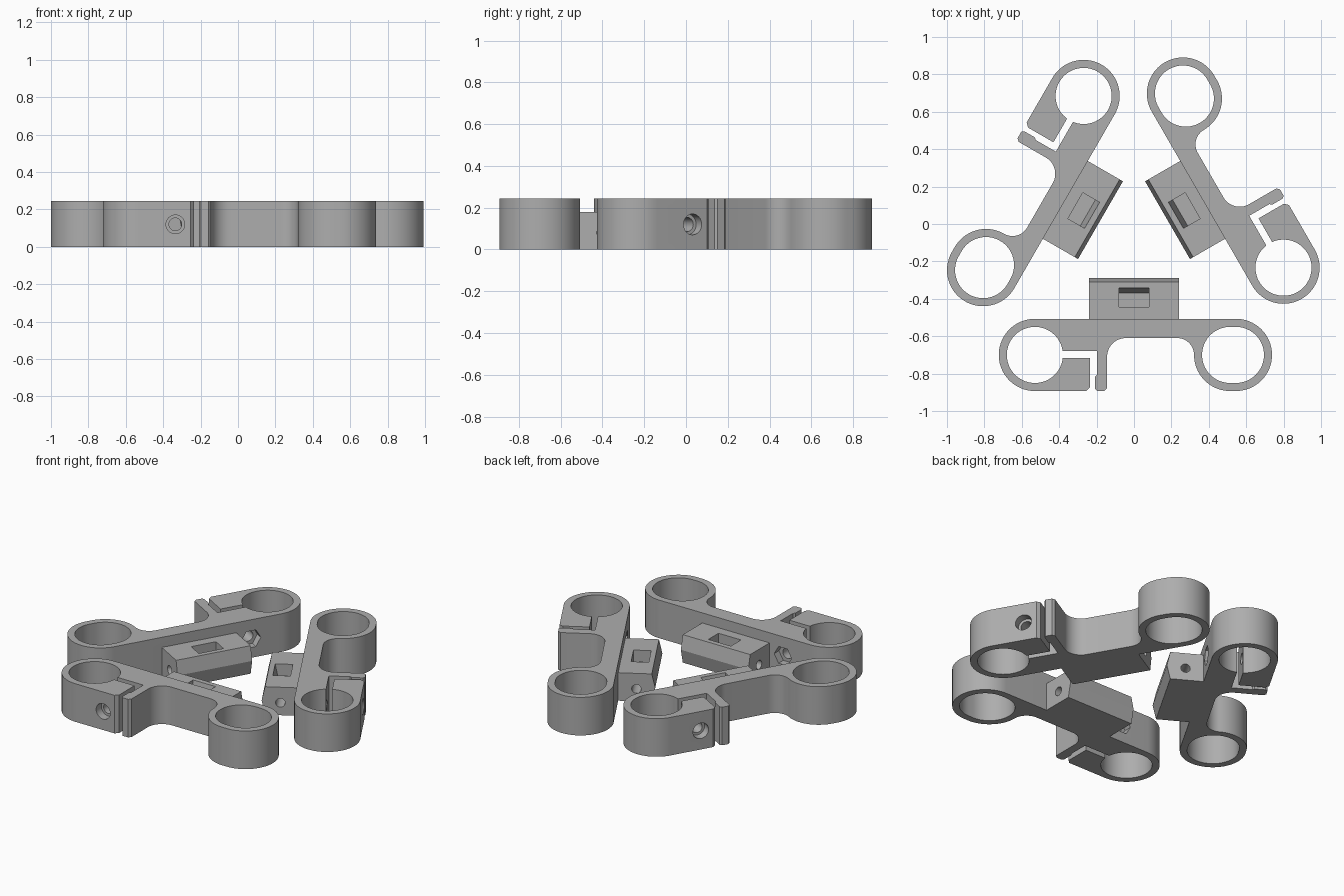
import bpy, bmesh, math
from mathutils import Matrix, Vector

cube = bpy.data.objects.get("Cube")
if cube:
    bpy.data.objects.remove(cube, do_unlink=True)

HEIGHT = 0.245
RING_Y, RING_R, HOLE_R = -0.70, 0.193, 0.15
CLAMP_X = -0.53
SLOT_A, SLOT_B = 0.514, 0.545
BOLT_X, BOLT_Z = -0.335, 0.12
PIVOT = Vector((0, -0.083, 0))

grey = bpy.data.materials.new("plain grey")
grey.use_nodes = True
colour = (0.42, 0.42, 0.42, 1)
grey.diffuse_color = colour
grey.node_tree.nodes["Principled BSDF"].inputs["Base Color"].default_value = colour


def arc(cx, cy, r, start, end, n=24):
    """Points along an arc, angles in degrees."""
    angles = [math.radians(start + (end - start) * i / n) for i in range(n + 1)]
    return [(cx + r * math.cos(a), cy + r * math.sin(a)) for a in angles]


def prism(name, outline, low, high, matrix=Matrix()):
    """Extrude a flat outline from low to high along local z."""
    bm = bmesh.new()
    bottom = bm.faces.new([bm.verts.new((x, y, low)) for x, y in outline])
    top = bmesh.ops.extrude_face_region(bm, geom=[bottom])["geom"]
    verts = [v for v in top if isinstance(v, bmesh.types.BMVert)]
    bmesh.ops.translate(bm, verts=verts, vec=(0, 0, high - low))
    bmesh.ops.transform(bm, matrix=matrix, verts=bm.verts)
    bmesh.ops.recalc_face_normals(bm, faces=bm.faces)
    mesh = bpy.data.meshes.new(name)
    bm.to_mesh(mesh)
    bm.free()
    mesh.materials.append(grey)
    obj = bpy.data.objects.new(name, mesh)
    bpy.context.collection.objects.link(obj)
    return obj


def combine(target, tool, operation):
    """Boolean the tool into the target and remove the tool."""
    mod = target.modifiers.new("cut", "BOOLEAN")
    mod.object, mod.operation, mod.solver = tool, operation, "EXACT"
    graph = bpy.context.evaluated_depsgraph_get()
    mesh = bpy.data.meshes.new_from_object(target.evaluated_get(graph))
    target.modifiers.clear()
    target.data = mesh
    bpy.data.objects.remove(tool, do_unlink=True)


# Local x, y become world y, z; local z becomes world x
ALONG_X = Matrix(((0, 0, 1, 0), (1, 0, 0, 0), (0, 1, 0, 0), (0, 0, 0, 1)))
# Local x, y become world x, z; local z becomes world y
ALONG_Y = Matrix(((1, 0, 0, 0), (0, 0, 1, 0), (0, 1, 0, 0), (0, 0, 0, 1)))

# Arm: split clamp ring, lug, bar and slotted ring in one outline
y_low = RING_Y - RING_R
outline = arc(CLAMP_X, RING_Y, RING_R, 90, 270, 40)
outline += [(-0.255, y_low), (-0.235, y_low + 0.02), (-0.235, -0.716)]
outline += arc(CLAMP_X, RING_Y, HOLE_R, -6.1, -352.3, 64)
outline += [(-0.198, -0.68), (-0.198, -0.805), (-0.208, -0.815),
            (-0.208, -0.88), (-0.198, y_low), (-0.158, y_low), (-0.144, -0.878)]
outline += arc(-0.044, -0.71, 0.1, 180, 90, 16)
outline += arc(SLOT_A - RING_R - 0.09, RING_Y, 0.09, 90, 0, 16)
outline += arc(SLOT_A, RING_Y, RING_R, 180, 270, 20)[1:]
outline += arc(SLOT_B, RING_Y, RING_R, -90, 90, 40)
bracket = prism("clamp_bracket", outline, 0, HEIGHT)

# Slotted hole in the plain ring
slot = arc(SLOT_B, RING_Y, HOLE_R, -90, 90, 32) + arc(SLOT_A, RING_Y, HOLE_R, 90, 270, 32)
combine(bracket, prism("slot_cutter", slot, -0.1, 0.4), "DIFFERENCE")

# Pivot block with a ridged inner face
block = [(-0.54, 0), (-0.31, 0), (-0.29, 0.09), (-0.31, 0.18), (-0.54, 0.18)]
combine(bracket, prism("pivot_block", block, -0.24, 0.24, ALONG_X), "UNION")

# Window in the block top, and the bore along it
window = [(-0.445, 0.04), (-0.368, 0.04), (-0.338, 0.2), (-0.445, 0.2)]
combine(bracket, prism("window_cutter", window, -0.08, 0.08, ALONG_X), "DIFFERENCE")
bore = arc(-0.40, 0.08, 0.028, 0, 360, 24)[:-1]
combine(bracket, prism("bore_cutter", bore, -0.3, 0.3, ALONG_X), "DIFFERENCE")

# Clamp bolt: through hole, counterbore outside, hexagonal nut pocket inside
for name, radius, sides, low, high in (
        ("bolt_cutter", 0.034, 24, -1.0, -0.4),
        ("counterbore_cutter", 0.05, 32, -1.0, -0.84),
        ("nut_cutter", 0.062, 6, -0.555, -0.4)):
    ring = arc(BOLT_X, BOLT_Z, radius, 0, 360, sides)[:-1]
    combine(bracket, prism(name, ring, low, high, ALONG_Y), "DIFFERENCE")

bpy.ops.object.select_all(action="DESELECT")
bracket.select_set(True)
bpy.context.view_layer.objects.active = bracket
bpy.ops.object.shade_smooth_by_angle(angle=math.radians(25))

# Repeat the bracket around the centre
bracket.name = "front_bracket"
for name, angle in (("left_bracket", 120), ("right_bracket", -120)):
    copy = bracket.copy()
    copy.name = name
    bpy.context.collection.objects.link(copy)
    copy.matrix_world = (Matrix.Translation(PIVOT)
                         @ Matrix.Rotation(math.radians(angle), 4, "Z")
                         @ Matrix.Translation(-PIVOT))
